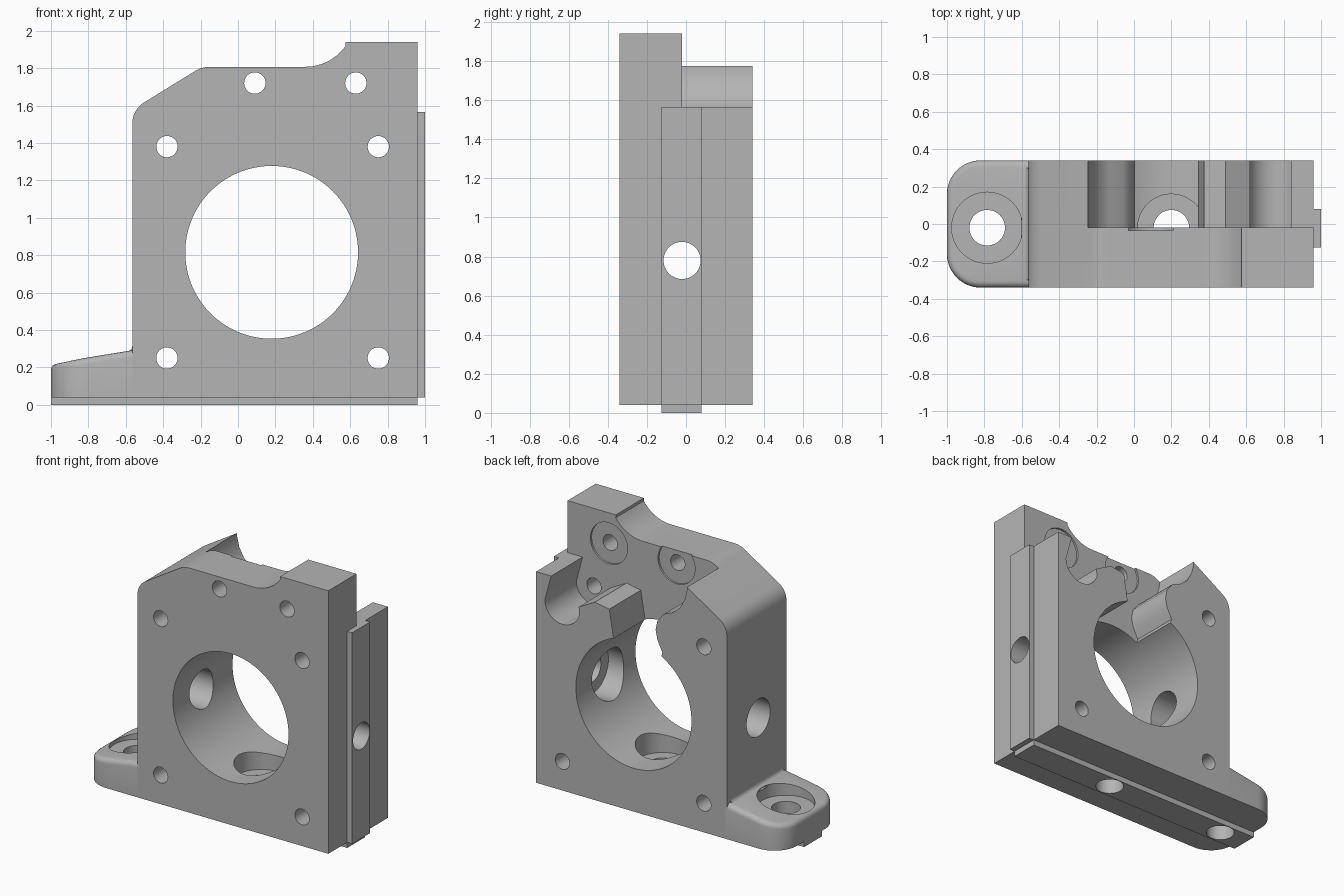
import bpy, bmesh, math
from mathutils import Vector

cube = bpy.data.objects.get("Cube")
if cube:
    bpy.data.objects.remove(cube, do_unlink=True)

grey = bpy.data.materials.new("plain grey")
grey.use_nodes = True
tone = (0.46, 0.46, 0.46, 1)
grey.diffuse_color = tone
grey.node_tree.nodes["Principled BSDF"].inputs["Base Color"].default_value = tone


def finish(name, bm):
    bmesh.ops.recalc_face_normals(bm, faces=bm.faces)
    mesh = bpy.data.meshes.new(name)
    bm.to_mesh(mesh)
    bm.free()
    mesh.materials.append(grey)
    ob = bpy.data.objects.new(name, mesh)
    bpy.context.collection.objects.link(ob)
    return ob


def extruded(points, start, direction):
    """Closed prism from 3D points moved along a vector."""
    bm = bmesh.new()
    face = bm.faces.new([bm.verts.new(Vector(p) + Vector(start)) for p in points])
    out = bmesh.ops.extrude_face_region(bm, geom=[face])
    moved = [v for v in out["geom"] if isinstance(v, bmesh.types.BMVert)]
    bmesh.ops.translate(bm, verts=moved, vec=direction)
    return bm


def side_prism(name, outline, y0, y1):
    return finish(name, extruded([(x, 0, z) for x, z in outline], (0, y0, 0), (0, y1 - y0, 0)))


def box(name, lo, hi):
    outline = [(lo[0], lo[2]), (hi[0], lo[2]), (hi[0], hi[2]), (lo[0], hi[2])]
    return side_prism(name, outline, lo[1], hi[1])


def arc(cx, cz, r, a0, a1, n=12):
    angles = [math.radians(a0 + (a1 - a0) * i / n) for i in range(n + 1)]
    return [(cx + r * math.cos(a), cz + r * math.sin(a)) for a in angles]


def rod(axis, centre, r, lo, hi, n=48):
    """Cylinder along one axis; centre gives the other two coordinates."""
    ring = arc(centre[0], centre[1], r, 0, 360 - 360 / n, n - 1)
    pts, move = [], [0, 0, 0]
    for a, b in ring:
        p = [a, b]
        p.insert(axis, lo)
        pts.append(p)
    move[axis] = hi - lo
    return finish("cutter", extruded(pts, (0, 0, 0), move))


def cut(ob, cutters):
    bpy.context.view_layer.objects.active = ob
    for c in cutters:
        c.hide_render = True
        mod = ob.modifiers.new("cut", "BOOLEAN")
        mod.operation, mod.solver, mod.object = "DIFFERENCE", "EXACT", c
        bpy.ops.object.modifier_apply(modifier=mod.name)
        bpy.data.objects.remove(c, do_unlink=True)


def smooth(ob):
    bpy.ops.object.select_all(action="DESELECT")
    ob.select_set(True)
    bpy.context.view_layer.objects.active = ob
    bpy.ops.object.shade_smooth_by_angle(angle=math.radians(28))


X, Y, Z = 0, 1, 2
STEP, MID, BASE = -0.02, -0.02, 0.04

# Main block silhouette: chamfered left shoulder, raised right corner
outline = [(-0.565, BASE), (0.96, BASE), (0.96, 1.94), (0.575, 1.94)]
outline += arc(0.36, 2.07, 0.263, -35, -90)
outline += arc(-0.15, 1.657, 0.15, 90, 122, 6)
outline += arc(-0.435, 1.505, 0.13, 122, 180, 8)
body = side_prism("main_block", outline, -0.34, 0.34)

# Open space behind the front plate: hooked left arm, wedge and screw groove
space = [(-0.25, 2.2), (-0.245, 1.75), (-0.228, 1.68), (-0.19, 1.61), (-0.13, 1.56),
         (-0.06, 1.53), (-0.01, 1.47), (0.005, 1.40), (-0.01, 1.33), (-0.05, 1.25),
         (0.0, 1.1), (0.34, 1.1), (0.34, 1.24), (0.375, 1.45), (0.49, 1.47), (0.62, 1.40)]
space += arc(0.75, 1.38, 0.14, 195, 360, 16)
space += [(0.84, 1.565), (1.1, 1.565), (1.1, 2.2)]
cutters = [side_prism("cutter", space, STEP, 0.5)]

# Main bore and the through holes with shallow seats
cutters.append(rod(Y, (0.18, 0.815), 0.462, -0.5, 0.5, 96))
for x, z in [(0.09, 1.72), (0.63, 1.72), (-0.38, 1.38), (0.75, 1.38), (-0.38, 0.25), (0.75, 0.25)]:
    cutters.append(rod(Y, (x, z), 0.057, -0.5, 0.5, 32))
for x in (0.09, 0.63):
    cutters.append(rod(Y, (x, 1.72), 0.148, STEP - 0.014, 0.2))

# Bolt holes with counterbores opening into the bore
cutters += [rod(Z, (0.2, MID), 0.095, -0.2, 0.6), rod(Z, (0.2, MID), 0.18, 0.24, 0.6),
            rod(X, (MID, 0.78), 0.095, 0.3, 1.2), rod(X, (MID, 0.78), 0.18, 0.4, 0.76),
            rod(X, (MID, 0.78), 0.135, -0.8, 0.1)]
cut(body, cutters)
smooth(body)

# Mounting foot with rounded plan, sloping top and softened rim
plan = [(-0.55, -0.34), (-0.55, 0.34)]
plan += arc(-0.82, 0.16, 0.18, 90, 180) + arc(-0.82, -0.16, 0.18, 180, 270)
bm = extruded([(x, y, 0) for x, y in plan], (0, 0, BASE), (0, 0, 0.2))
for v in bm.verts:
    if v.co.z > 0.1:
        v.co.z = 0.22 + 0.165 * (v.co.x + 1)
rim = [e for e in bm.edges if all(v.co.z > 0.1 for v in e.verts)
       and not all(v.co.x > -0.56 for v in e.verts)]
bmesh.ops.bevel(bm, geom=rim, offset=0.035, segments=4, profile=0.5, affect="EDGES")
foot = finish("mounting_foot", bm)
cut(foot, [rod(Z, (-0.785, MID), 0.095, -0.2, 0.5), rod(Z, (-0.785, MID), 0.19, 0.19, 0.5)])
smooth(foot)

# Small fillet where the foot meets the block
corner = [(-0.55, 0.27), (-0.605, 0.275)] + arc(-0.595, 0.315, 0.03, -80, 0, 6) + [(-0.55, 0.315)]
smooth(side_prism("foot_fillet", corner, -0.30, 0.30))

# Locating rails on the underside and right side
bottom_rail = box("bottom_rail", (-1.0, -0.125, 0.0), (0.96, 0.08, BASE))
cut(bottom_rail, [rod(Z, (x, MID), 0.095, -0.2, 0.2) for x in (0.2, -0.785)])
side_rail = box("side_rail", (0.96, -0.125, BASE), (1.0, 0.08, 1.565))
cut(side_rail, [rod(X, (MID, 0.78), 0.095, 0.8, 1.2)])
for rail in (bottom_rail, side_rail):
    smooth(rail)
